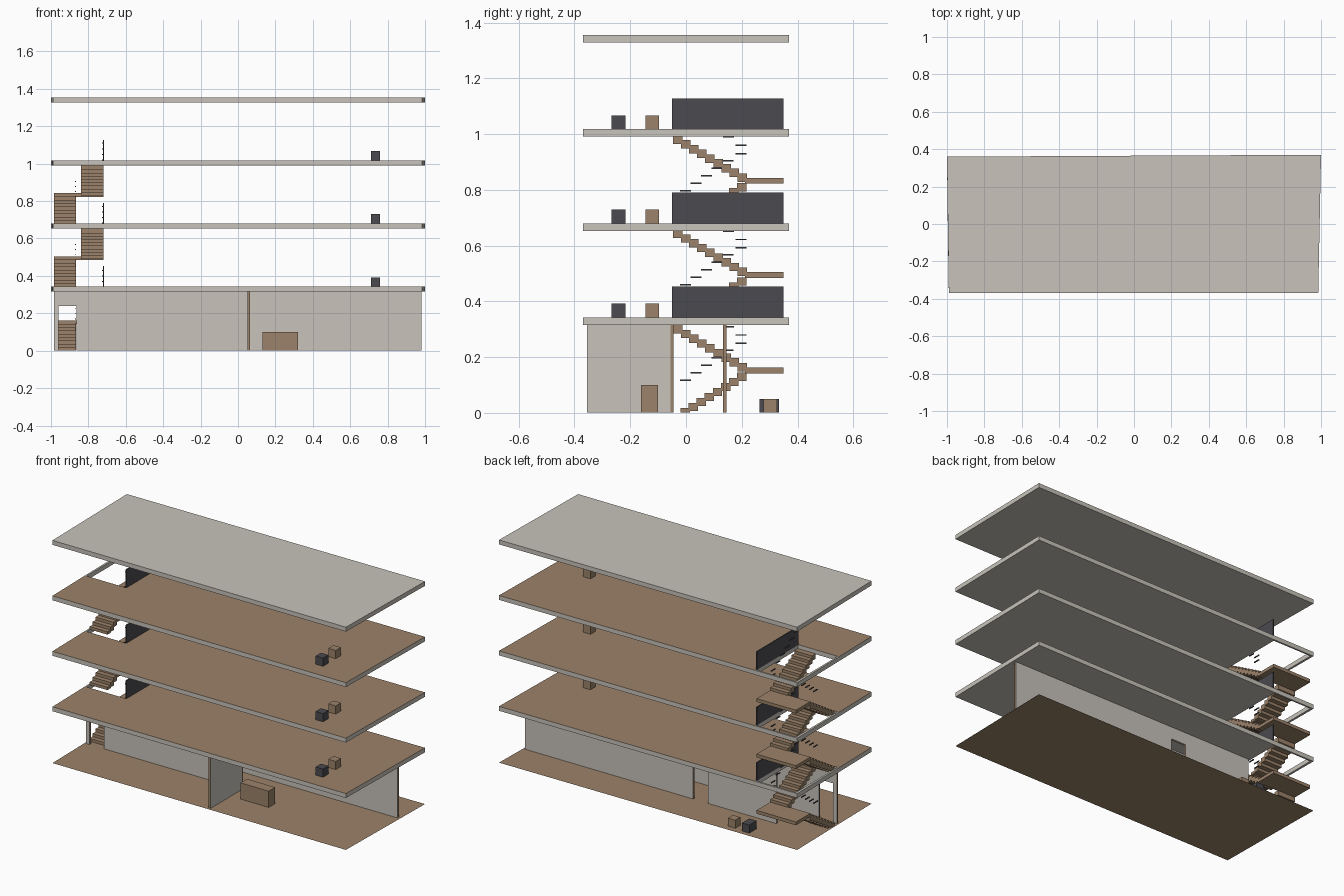
import bpy, bmesh

if "Cube" in bpy.data.objects:
    bpy.data.objects.remove(bpy.data.objects["Cube"])


def material(name, rgb):
    m = bpy.data.materials.new(name)
    m.use_nodes = True
    m.diffuse_color = (*rgb, 1)
    m.node_tree.nodes["Principled BSDF"].inputs["Base Color"].default_value = (*rgb, 1)
    return m


CONCRETE = material("warm grey concrete", (0.58, 0.55, 0.50))
WOOD = material("brown wood", (0.33, 0.225, 0.142))
DARK = material("charcoal", (0.07, 0.068, 0.078))


def finish(name, bm, mats, accent=None):
    """Turn a bmesh into an object; accent(normal) picks the second colour."""
    bmesh.ops.recalc_face_normals(bm, faces=bm.faces)
    bm.normal_update()
    if accent:
        for f in bm.faces:
            f.material_index = int(accent(f.normal))
    me = bpy.data.meshes.new(name)
    bm.to_mesh(me)
    bm.free()
    for m in mats:
        me.materials.append(m)
    ob = bpy.data.objects.new(name, me)
    bpy.context.collection.objects.link(ob)
    return ob


def add_box(bm, x, y, z):
    verts = bmesh.ops.create_cube(bm, size=1)["verts"]
    for v in verts:
        v.co = [r[0] + (c + 0.5) * (r[1] - r[0]) for c, r in zip(v.co, (x, y, z))]


def boxes(name, items, *mats, accent=None):
    bm = bmesh.new()
    for item in items:
        add_box(bm, *item)
    return finish(name, bm, mats, accent)


def prism(name, outline, z0, z1, *mats, accent=None):
    bm = bmesh.new()
    face = bm.faces.new([bm.verts.new((x, y, z0)) for x, y in outline])
    if z1 > z0:
        top = bmesh.ops.extrude_face_region(bm, geom=[face], use_keep_orig=True)["geom"]
        for v in top:
            if isinstance(v, bmesh.types.BMVert):
                v.co.z = z1
    elif face.normal.z < 0:
        face.normal_flip()
    return finish(name, bm, mats, accent)


STOREY = 0.3375
SLAB = 0.027
LEFT, INNER = -0.985, -0.72        # stairwell sides
FRONT, BACK = -0.05, 0.35          # stairwell ends
PLAN = [(-0.99, -0.37), (0.985, -0.37), (1, 0.37), (-1, 0.36)]
NOTCHED = [PLAN[0], PLAN[1], PLAN[2], (INNER, 0.361), (INNER, FRONT), (-0.995, FRONT)]

# Ground and roof
prism("ground_floor", PLAN, 0, 0, WOOD)
roof_top = 4 * STOREY + 0.005
prism("roof_slab", PLAN, roof_top - SLAB, roof_top, CONCRETE)


def stairs(level, base):
    """Switchback stair with landing and broken handrails."""
    steps, rails = [], []
    mid, rise = base + 0.162, 0.018
    for i in range(8):
        y, z = -0.02 + i * 0.029, base + (i + 1) * rise
        steps.append(((LEFT, -0.865), (y, y + 0.034), (max(z - 0.03, base + 0.001), z)))
    for i in range(9):
        y, z = 0.185 - i * 0.029, mid + (i + 1) * 0.017
        steps.append(((-0.84, INNER), (y, y + 0.034), (z - 0.03, z)))
    steps.append(((LEFT, INNER), (0.212, BACK), (mid - 0.02, mid)))
    boxes(f"stairs_{level}", steps, WOOD)
    for i in range(5):
        y, z = -0.022 + i * 0.038, base + 0.114 + i * 0.027
        rails.append(((-0.872, -0.866), (y, y + 0.04), (z, z + 0.005)))
    for i in range(7):
        y, z = 0.177 - max(i - 1, 0) * 0.045, base + 0.247 + i * 0.03
        rails.append(((-0.728, -0.722), (y, y + 0.04), (z, z + 0.005)))
    boxes(f"handrail_{level}", rails, DARK)


# Upper floors with stairwell, parapet and stools
for level in range(1, 4):
    top = level * STOREY + 0.005
    low = top - SLAB
    prism(f"floor_slab_{level}", NOTCHED, low, top, CONCRETE, WOOD,
          accent=lambda n: n.z > 0.5)
    prism(f"stairwell_side_beam_{level}",
          [(-0.995, FRONT), (LEFT, FRONT), (LEFT, 0.36), (-1, 0.36)], low, top, CONCRETE)
    prism(f"stairwell_back_beam_{level}",
          [(LEFT, BACK), (INNER, BACK), (INNER, 0.361), (LEFT, 0.36)], low, top, CONCRETE)
    boxes(f"stairwell_screen_{level}",
          [((-0.722, -0.716), (FRONT, BACK), (top, top + 0.11))], DARK)
    seat = (top, top + 0.05)
    boxes(f"dark_stool_{level}", [((0.71, 0.76), (-0.268, -0.217), seat)], DARK)
    boxes(f"wood_stool_{level}", [((0.71, 0.76), (-0.146, -0.096), seat)], WOOD)
    stairs(level, top - STOREY if level > 1 else 0)


# Ground floor walls: grey sides, brown ends, doors under lintels
def wall(name, y, start, end, door):
    full, lintel = (0.001, 0.316), (0.24, 0.316)
    spans = [(start, door[0], full), (door[1], end, full), (door[0], door[1], lintel)]
    boxes(name, [((a, b), y, z) for a, b, z in spans], CONCRETE, WOOD,
          accent=lambda n: abs(n.x) > 0.5)


wall("stair_wall", (-0.056, -0.044), LEFT, 0.064, (-0.96, -0.863))
wall("long_wall", (0.133, 0.146), -0.71, 0.98, (-0.25, -0.15))
boxes("partition_wall", [((0.051, 0.065), (-0.355, -0.056), (0.001, 0.316))],
      CONCRETE, WOOD, accent=lambda n: abs(n.y) > 0.5)

# Ground floor furniture
boxes("counter", [((0.13, 0.32), (-0.162, -0.1), (0.001, 0.1))], WOOD)
boxes("back_wood_stool", [((-0.56, -0.51), (0.278, 0.326), (0.001, 0.05))], WOOD)
boxes("back_dark_stool", [((-0.66, -0.61), (0.264, 0.334), (0.001, 0.05))], DARK)
